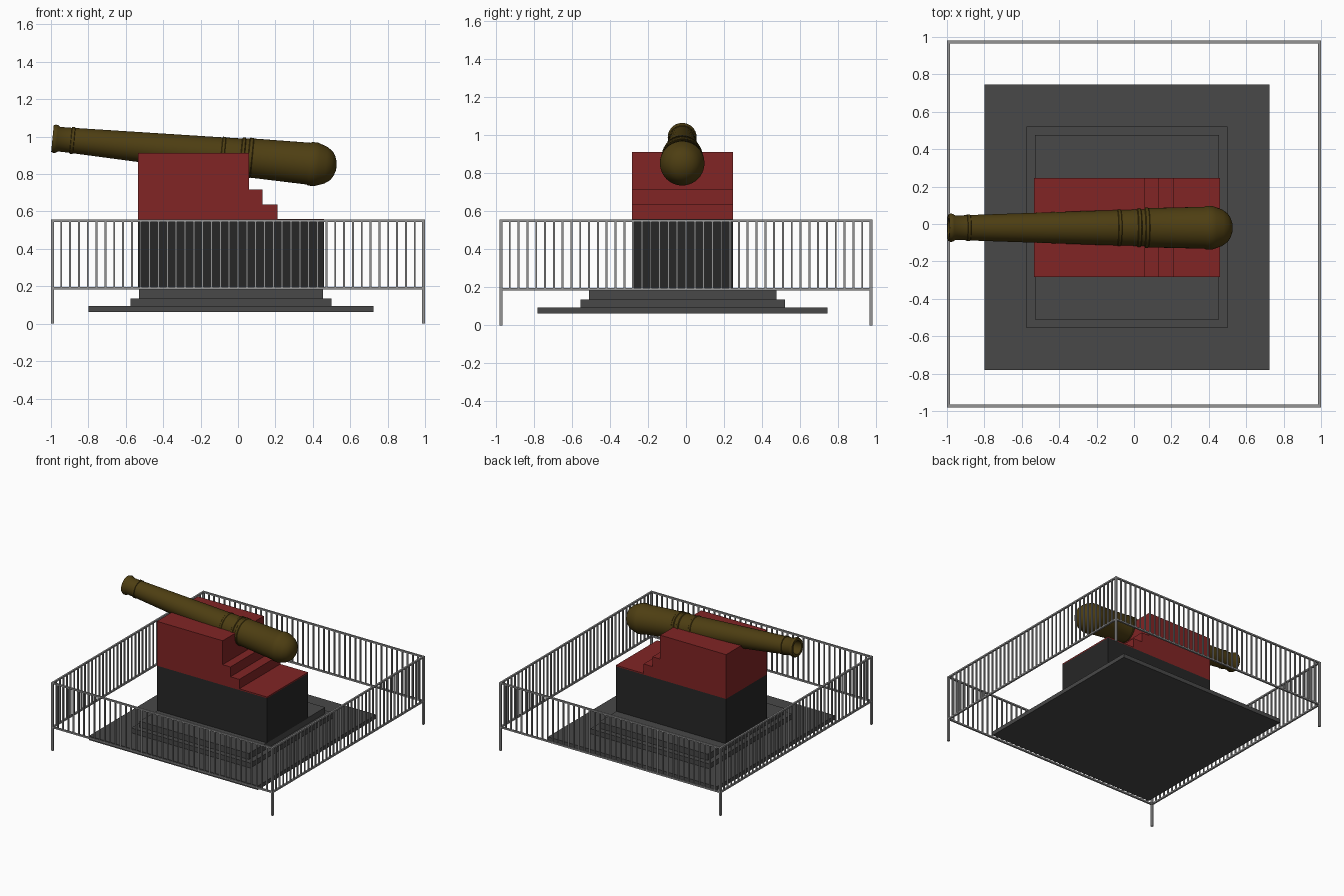
import bpy, bmesh, math
from mathutils import Matrix, Vector

if "Cube" in bpy.data.objects:
    bpy.data.objects.remove(bpy.data.objects["Cube"])


def material(name, rgb):
    m = bpy.data.materials.new(name)
    m.diffuse_color = (*rgb, 1)
    m.use_nodes = True
    m.node_tree.nodes["Principled BSDF"].inputs["Base Color"].default_value = m.diffuse_color
    return m


STONE = material("dark_stone", (0.065, 0.065, 0.065))
BLACK = material("black_stone", (0.02, 0.02, 0.02))
RED = material("red_paint", (0.22, 0.018, 0.018))
BRONZE = material("bronze", (0.075, 0.048, 0.006))
STEEL = material("steel", (0.3, 0.3, 0.3))


def add_box(bm, x0, x1, y0, y1, z0, z1):
    mat = Matrix.Translation(((x0 + x1) / 2, (y0 + y1) / 2, (z0 + z1) / 2))
    mat = mat @ Matrix.Diagonal((x1 - x0, y1 - y0, z1 - z0, 1))
    bmesh.ops.create_cube(bm, size=1, matrix=mat)


def finish(name, bm, mat):
    bmesh.ops.recalc_face_normals(bm, faces=bm.faces)
    me = bpy.data.meshes.new(name)
    bm.to_mesh(me)
    bm.free()
    ob = bpy.data.objects.new(name, me)
    bpy.context.collection.objects.link(ob)
    me.materials.append(mat)
    return ob


def box(name, mat, *dims):
    bm = bmesh.new()
    add_box(bm, *dims)
    return finish(name, bm, mat)


# Stepped plinth and pedestal
box("base_slab", STONE, -0.80, 0.725, -0.78, 0.745, 0.062, 0.095)
box("lower_step", STONE, -0.575, 0.50, -0.555, 0.52, 0.095, 0.135)
box("upper_step", STONE, -0.53, 0.455, -0.51, 0.475, 0.135, 0.185)
box("pedestal", BLACK, -0.535, 0.46, -0.283, 0.247, 0.185, 0.55)

# Carriage: stepped side profile extruded across the width
steps = [(-0.535, 0.55), (0.46, 0.55), (0.46, 0.56), (0.21, 0.56), (0.21, 0.637),
         (0.13, 0.637), (0.13, 0.717), (0.06, 0.717), (0.06, 0.912), (-0.535, 0.912)]
bm = bmesh.new()
face = bm.faces.new([bm.verts.new((x, -0.283, z)) for x, z in steps])
ext = bmesh.ops.extrude_face_region(bm, geom=[face])
bmesh.ops.translate(bm, vec=(0, 0.53, 0),
                    verts=[v for v in ext["geom"] if isinstance(v, bmesh.types.BMVert)])
finish("carriage", bm, RED)

# Barrel: profile (distance from muzzle, radius) spun round a tilted axis
profile = [(0.30, 0), (0.30, 0.048), (0, 0.052), (0, 0.071), (0.012, 0.076), (0.024, 0.074),
           (0.036, 0.066), (0.098, 0.067), (0.10, 0.072), (0.115, 0.072), (0.117, 0.068),
           (0.905, 0.095), (0.908, 0.099), (0.922, 0.099), (0.925, 0.096),
           (1.01, 0.099), (1.014, 0.106), (1.028, 0.106), (1.032, 0.101),
           (1.05, 0.102), (1.054, 0.108), (1.07, 0.108), (1.074, 0.105),
           (1.375, 0.112), (1.385, 0.117), (1.415, 0.117), (1.43, 0.112),
           (1.47, 0.098), (1.50, 0.076), (1.515, 0.052), (1.524, 0.026), (1.527, 0)]
bm = bmesh.new()
verts = [bm.verts.new((s, 0, r)) for s, r in profile]
edges = [bm.edges.new(p) for p in zip(verts, verts[1:])]
bmesh.ops.spin(bm, geom=verts + edges, cent=(0, 0, 0), axis=(1, 0, 0),
               angle=math.tau, steps=40)
bmesh.ops.remove_doubles(bm, verts=bm.verts, dist=1e-5)
barrel = finish("barrel", bm, BRONZE)
barrel.location = (-0.992, -0.02, 0.99)
barrel.rotation_euler = (0, math.radians(5.6), 0)
bpy.context.view_layer.objects.active = barrel
barrel.select_set(True)
bpy.ops.object.shade_smooth_by_angle(angle=math.radians(35))

# Fence: rails and evenly spaced bars on four sides, posts at the corners
X, Y, R, B, N = 0.992, 0.973, 0.007, 0.005, 42
bm_rails, bm_bars, bm_posts = bmesh.new(), bmesh.new(), bmesh.new()
for s in (-1, 1):
    for z in (0.19, 0.55):
        add_box(bm_rails, -X, X, s * Y - R, s * Y + R, z - 0.006, z + 0.006)
        add_box(bm_rails, s * X - R, s * X + R, -Y, Y, z - 0.006, z + 0.006)
    for i in range(1, N):
        x, y = -X + 2 * X * i / N, -Y + 2 * Y * i / N
        add_box(bm_bars, x - B, x + B, s * Y - B, s * Y + B, 0.19, 0.55)
        add_box(bm_bars, s * X - B, s * X + B, y - B, y + B, 0.19, 0.55)
    for t in (-1, 1):
        add_box(bm_posts, s * X - 0.008, s * X + 0.008, t * Y - 0.008, t * Y + 0.008, 0, 0.556)
finish("fence_rails", bm_rails, STEEL)
finish("fence_bars", bm_bars, STEEL)
finish("fence_posts", bm_posts, STEEL)
